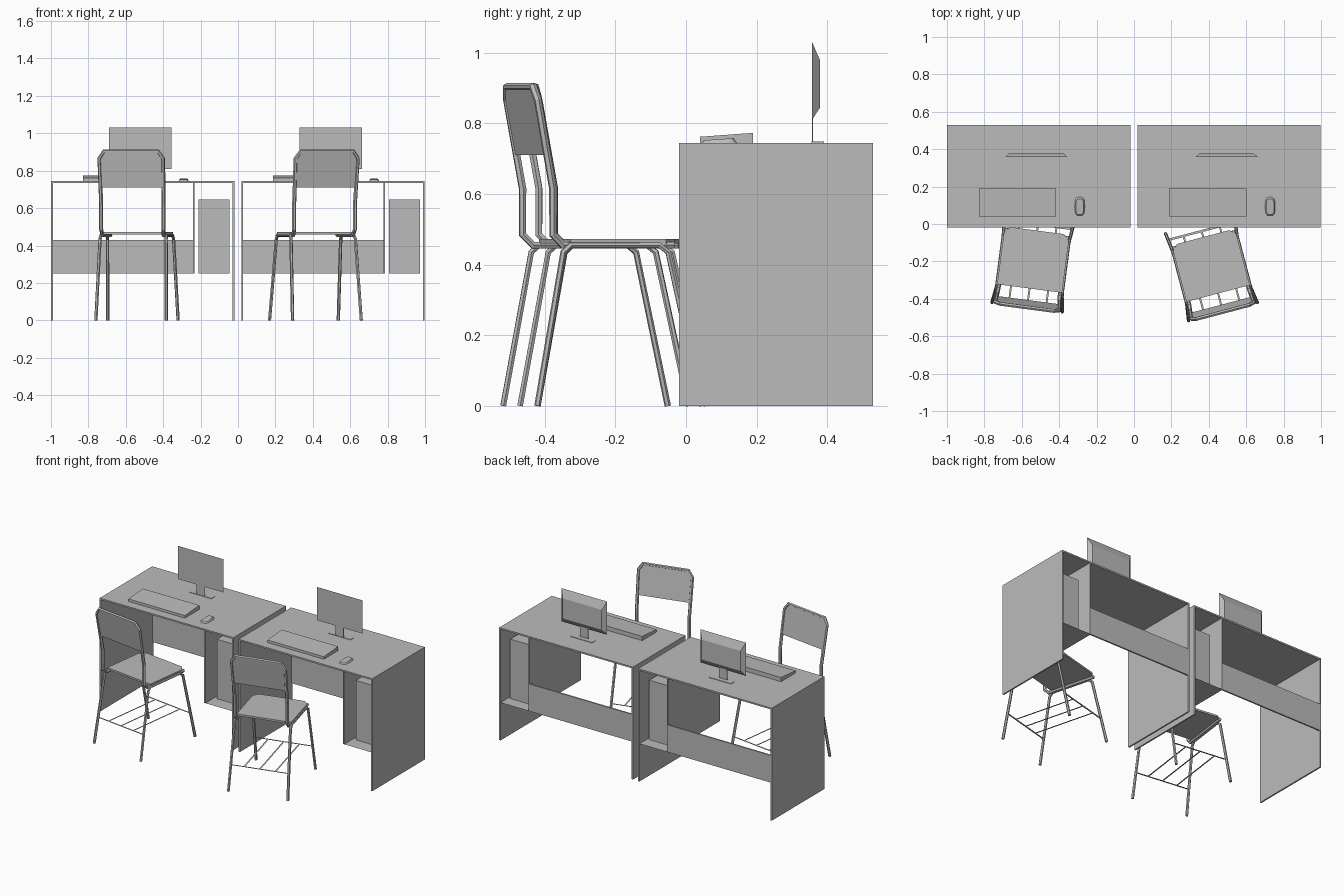
import bpy, math
from mathutils import Matrix, Vector

if "Cube" in bpy.data.objects:
    bpy.data.objects.remove(bpy.data.objects["Cube"])

grey = bpy.data.materials.new("light grey")
grey.diffuse_color = (0.5, 0.5, 0.5, 1)
grey.use_nodes = True
grey.node_tree.nodes["Principled BSDF"].inputs["Base Color"].default_value = grey.diffuse_color


def add_mesh(name, verts, faces, place):
    me = bpy.data.meshes.new(name)
    me.from_pydata([tuple(v) for v in verts], [], faces)
    me.materials.append(grey)
    ob = bpy.data.objects.new(name, me)
    ob.matrix_world = place
    bpy.context.collection.objects.link(ob)
    return ob


def loft(name, lower, upper, place):
    """Closed solid between two matching loops."""
    n = len(lower)
    faces = [tuple(reversed(range(n))), tuple(range(n, 2 * n))]
    faces += [(i, (i + 1) % n, n + (i + 1) % n, n + i) for i in range(n)]
    return add_mesh(name, list(lower) + list(upper), faces, place)


def box(name, x0, x1, y0, y1, z0, z1, place):
    base = [(x0, y0), (x1, y0), (x1, y1), (x0, y1)]
    return loft(name, [(x, y, z0) for x, y in base],
                [(x, y, z1) for x, y in base], place)


def sheet(name, x0, x1, y0, y1, z, place):
    return add_mesh(name, [(x0, y0, z), (x1, y0, z), (x1, y1, z), (x0, y1, z)],
                    [(0, 1, 2, 3)], place)


def tube(name, pts, radius, place):
    cu = bpy.data.curves.new(name, 'CURVE')
    cu.dimensions = '3D'
    cu.bevel_depth = radius
    cu.bevel_resolution = 1
    cu.use_fill_caps = True
    sp = cu.splines.new('POLY')
    sp.points.add(len(pts) - 1)
    for p, co in zip(sp.points, pts):
        p.co = (*co, 1)
    tmp = bpy.data.objects.new(name + "_path", cu)
    bpy.context.collection.objects.link(tmp)
    bpy.context.view_layer.update()
    me = bpy.data.meshes.new_from_object(
        tmp.evaluated_get(bpy.context.evaluated_depsgraph_get()))
    bpy.data.objects.remove(tmp)
    me.materials.clear()
    me.materials.append(grey)
    for f in me.polygons:
        f.use_smooth = False
        f.material_index = 0
    ob = bpy.data.objects.new(name, me)
    ob.matrix_world = place
    bpy.context.collection.objects.link(ob)


def desk(dx):
    m = Matrix.Translation((dx, 0, 0))
    # carcass
    box("desk_top", -1.0, -0.02, -0.02, 0.53, 0.735, 0.745, m)
    box("desk_left_side", -1.0, -0.99, -0.02, 0.53, 0, 0.735, m)
    box("desk_right_side", -0.03, -0.02, -0.02, 0.53, 0, 0.735, m)
    box("desk_divider", -0.241, -0.233, -0.01, 0.53, 0.25, 0.735, m)
    box("back_panel", -0.99, -0.241, 0.52, 0.53, 0.25, 0.43, m)
    sheet("computer_shelf", -0.233, -0.03, -0.01, 0.53, 0.25, m)
    box("computer_case", -0.21, -0.045, 0.08, 0.45, 0.251, 0.645, m)
    # monitor: flat screen with tapered back
    c = -0.523

    def rect(w, z0, z1, y):
        return [(c - w, y, z0), (c - w, y, z1), (c + w, y, z1), (c + w, y, z0)]
    loft("monitor", rect(0.167, 0.81, 1.03, 0.357),
         rect(0.143, 0.845, 0.977, 0.38), m).data.flip_normals()
    box("monitor_neck", c - 0.03, c + 0.03, 0.357, 0.36, 0.745, 0.83, m)
    box("monitor_base", c - 0.08, c + 0.08, 0.355, 0.39, 0.745, 0.748, m)
    # keyboard: wedge
    k = [(-0.83, 0.04), (-0.417, 0.04), (-0.417, 0.19), (-0.83, 0.19)]
    loft("keyboard", [(x, y, 0.745) for x, y in k],
         [(x, y, 0.762 if y < 0.1 else 0.773) for x, y in k], m)
    # mouse: rounded outline, sloping top
    lo, hi = [], []
    for i in range(16):
        a = math.tau * i / 16
        ux = math.copysign(abs(math.cos(a)) ** 0.6, math.cos(a))
        uy = math.copysign(abs(math.sin(a)) ** 0.6, math.sin(a))
        lo.append((-0.29 + 0.027 * ux, 0.094 + 0.05 * uy, 0.745))
        hi.append((-0.29 + 0.021 * ux, 0.092 + 0.042 * uy, 0.755 + 0.003 * uy))
    loft("mouse", lo, hi, m)


def chair(x, y, deg):
    m = Matrix.Translation((x, y, 0)) @ Matrix.Rotation(math.radians(deg), 4, 'Z')
    # leg frames, one hoop per side
    for side, s in (("left", -1), ("right", 1)):
        tube(side + "_legs", [(s * 0.19, -0.241, 0), (s * 0.178, -0.162, 0.435),
                              (s * 0.176, -0.14, 0.455), (s * 0.176, 0.12, 0.455),
                              (s * 0.178, 0.145, 0.435), (s * 0.19, 0.241, 0)],
             0.009, m)
    # seat rails and backrest hoop in a single bent tube
    half = [(0.165, 0.165, 0.455), (0.165, -0.16, 0.455), (0.168, -0.19, 0.485),
            (0.168, -0.19, 0.615), (0.172, -0.235, 0.865), (0.145, -0.242, 0.904)]
    tube("back_frame", half + [(-a, b, c) for a, b, c in reversed(half)], 0.011, m)
    # backrest plate with cut upper corners, leaning back
    outline = [(-0.163, 0.71), (0.163, 0.71), (0.166, 0.862),
               (0.142, 0.9), (-0.142, 0.9), (-0.166, 0.862)]

    def lean(z):
        return -0.19 - 0.184 * (z - 0.615)
    loft("backrest", [(a, lean(z) - 0.005, z) for a, z in outline],
         [(a, lean(z) + 0.005, z) for a, z in outline], m).data.flip_normals()
    # seat plate with cut front corners
    st = [(-0.175, -0.14), (0.175, -0.14), (0.175, 0.14),
          (0.145, 0.172), (-0.145, 0.172), (-0.175, 0.14)]
    loft("seat", [(a, b, 0.46) for a, b in st], [(a, b, 0.472) for a, b in st], m)
    # flat strip rack under the seat
    z = 0.165
    for name, yy in (("rear_rack_bar", -0.211), ("front_rack_bar", 0.205)):
        sheet(name, -0.185, 0.185, yy - 0.006, yy + 0.006, z, m)
    for xx in (-0.1, 0, 0.1):
        sheet("rack_strip", xx - 0.005, xx + 0.005, -0.205, 0.199, z, m)


for dx in (0, 1.018):
    desk(dx)
chair(-0.54, -0.206, -7.5)
chair(0.414, -0.236, 14.8)
